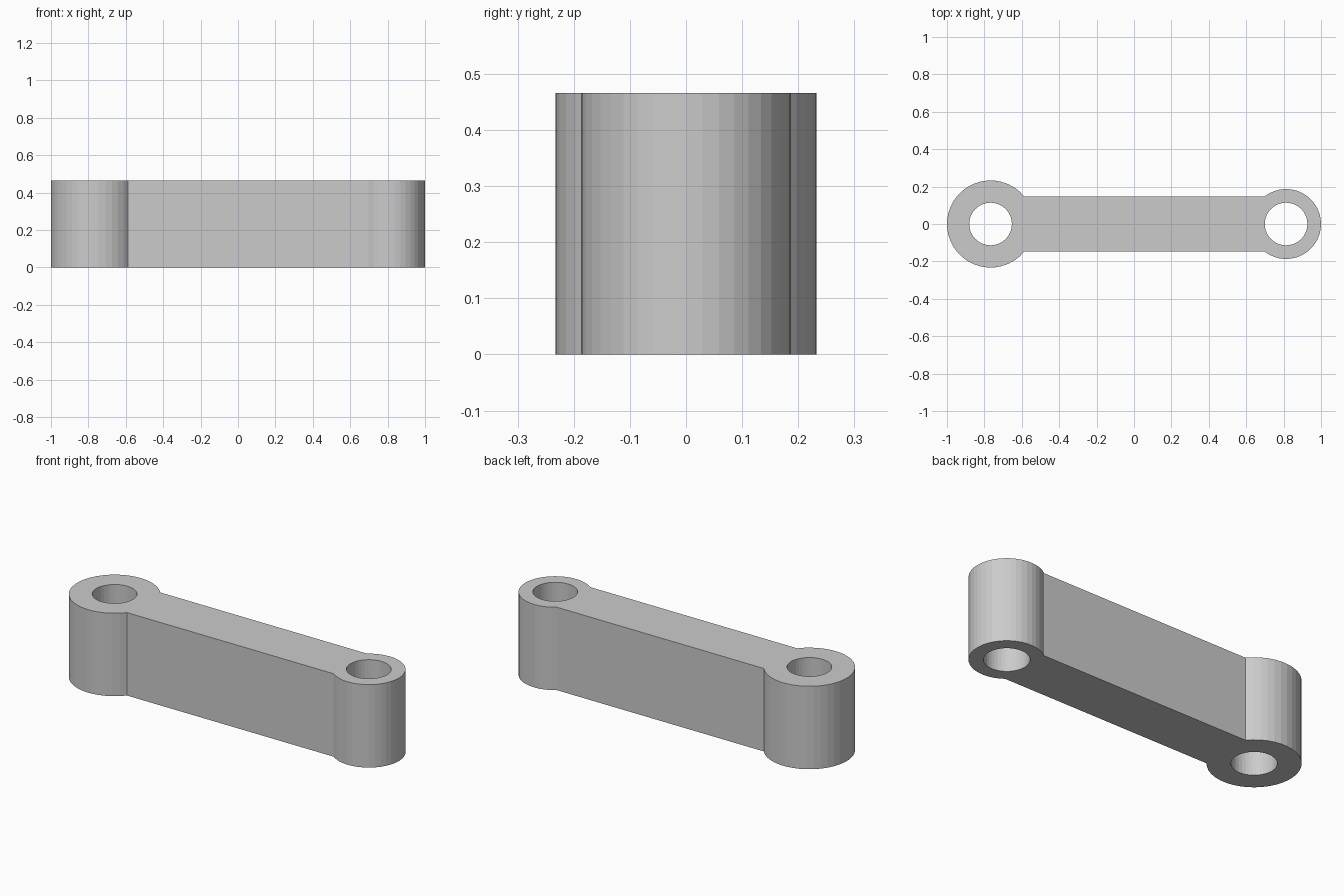
import bpy
from math import asin, cos, sin, pi, radians

if "Cube" in bpy.data.objects:
    bpy.data.objects.remove(bpy.data.objects["Cube"])

HEIGHT = 0.466
BAR_HALF = 0.148
HOLE_R = 0.114
BIG_X, BIG_R = -0.767, 0.233
SMALL_X, SMALL_R = 0.813, 0.187
STEP = radians(9)


def arc(cx, r, start, end):
    n = max(2, round(abs(end - start) / STEP))
    return [(cx + r * cos(start + (end - start) * i / n),
             r * sin(start + (end - start) * i / n)) for i in range(n + 1)]


def add_loop(curve, points):
    spline = curve.splines.new('POLY')
    spline.points.add(len(points) - 1)
    for p, (x, y) in zip(spline.points, points):
        p.co = (x, y, 0, 1)
    spline.use_cyclic_u = True
    spline.use_smooth = False


curve = bpy.data.curves.new("connecting_link", 'CURVE')
curve.dimensions = '2D'
curve.fill_mode = 'BOTH'
curve.extrude = HEIGHT / 2

# Outer outline: two round bosses joined by a straight bar
a = asin(BAR_HALF / BIG_R)
b = asin(BAR_HALF / SMALL_R)
add_loop(curve, arc(BIG_X, BIG_R, a, 2 * pi - a)
         + arc(SMALL_X, SMALL_R, -(pi - b), pi - b))

# Pin holes
for x in (BIG_X, SMALL_X):
    add_loop(curve, arc(x, HOLE_R, 0, 2 * pi)[:-1])

link = bpy.data.objects.new("connecting_link", curve)
link.location.z = HEIGHT / 2
bpy.context.collection.objects.link(link)

# Turn the profile into a welded solid
bpy.context.view_layer.objects.active = link
link.select_set(True)
bpy.ops.object.convert(target='MESH')
link = bpy.context.object
link.name = "connecting_link"
bpy.ops.object.mode_set(mode='EDIT')
bpy.ops.mesh.select_all(action='SELECT')
bpy.ops.mesh.remove_doubles(threshold=0.0001)
bpy.ops.mesh.normals_make_consistent(inside=False)
bpy.ops.object.mode_set(mode='OBJECT')
